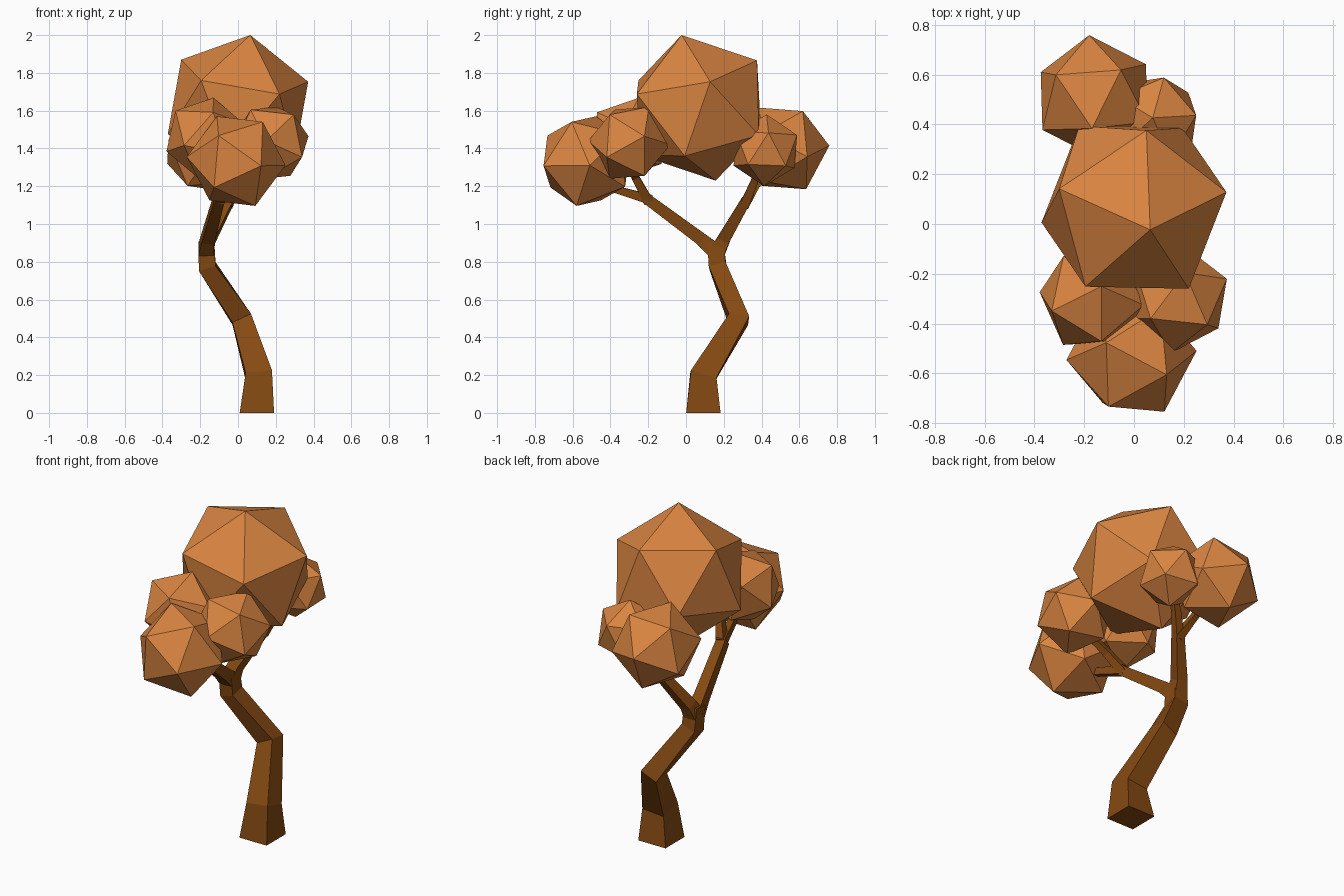
import bpy, bmesh, math
from mathutils import Vector, Matrix

if "Cube" in bpy.data.objects:
    bpy.data.objects.remove(bpy.data.objects["Cube"])


def material(name, color):
    m = bpy.data.materials.new(name)
    m.diffuse_color = (*color, 1)
    m.use_nodes = True
    m.node_tree.nodes["Principled BSDF"].inputs["Base Color"].default_value = m.diffuse_color
    return m


BARK = material("brown bark", (0.235, 0.068, 0.006))
LEAF = material("orange foliage", (0.70, 0.235, 0.053))


def finish(name, bm, mat):
    bmesh.ops.recalc_face_normals(bm, faces=bm.faces[:])
    me = bpy.data.meshes.new(name)
    bm.to_mesh(me)
    bm.free()
    me.materials.append(mat)
    ob = bpy.data.objects.new(name, me)
    bpy.context.collection.objects.link(ob)
    return ob


def limb(name, path):
    """Four-sided tapering limb; path holds (x, y, z, half width)."""
    bm = bmesh.new()
    pts = [Vector(p[:3]) for p in path]
    rings = []
    for i, p in enumerate(pts):
        a = (p - pts[i - 1]).normalized() if i else Vector()
        b = (pts[i + 1] - p).normalized() if i < len(pts) - 1 else Vector()
        t = (a + b).normalized()
        if p.z < 0.01:
            t = Vector((0, 0, 1))
        u = (Vector((1, 0, 0)) - t * t.x).normalized()
        v = t.cross(u)
        h = path[i][3]
        rings.append([bm.verts.new(p + u * h * su + v * h * sv)
                      for su, sv in ((1, 1), (-1, 1), (-1, -1), (1, -1))])
    for r, s in zip(rings, rings[1:]):
        for k in range(4):
            bm.faces.new((r[k], r[(k + 1) % 4], s[(k + 1) % 4], s[k]))
    bm.faces.new(rings[0])
    bm.faces.new(rings[-1])
    return finish(name, bm, BARK)


def clump(name, center, radius, corner_a, corner_b):
    """Icosahedron turned so two neighbouring corners point along a and b."""
    def frame(a, b):
        z = Vector(a).normalized()
        y = z.cross(Vector(b)).normalized()
        return Matrix((y.cross(z), y, z)).transposed()
    bm = bmesh.new()
    bmesh.ops.create_icosphere(bm, subdivisions=1, radius=radius)
    bm.verts.ensure_lookup_table()
    v0 = bm.verts[0]
    v1 = bm.edges and v0.link_edges[0].other_vert(v0)
    rot = frame(corner_a, corner_b) @ frame(v0.co, v1.co).transposed()
    for v in bm.verts:
        v.co = rot @ v.co + Vector(center)
    return finish(name, bm, LEAF)


# Bent trunk up to the fork
limb("trunk", [(0.10, 0.092, 0, 0.091), (0.11, 0.092, 0.20, 0.07),
               (0.02, 0.278, 0.495, 0.054), (-0.163, 0.168, 0.775, 0.046),
               (-0.168, 0.155, 0.905, 0.042)])

# Front branch and its two twigs
limb("front_branch", [(-0.168, 0.15, 0.86, 0.042), (-0.16, 0.08, 0.92, 0.034),
                      (-0.10, -0.21, 1.135, 0.028)])
limb("front_low_twig", [(-0.10, -0.19, 1.13, 0.026), (-0.05, -0.38, 1.185, 0.019),
                        (-0.02, -0.50, 1.27, 0.015)])
limb("front_high_twig", [(-0.10, -0.20, 1.12, 0.026), (-0.04, -0.27, 1.25, 0.02),
                         (0.10, -0.30, 1.36, 0.015)])

# Back branch and its two twigs
limb("back_branch", [(-0.168, 0.165, 0.85, 0.042), (-0.155, 0.20, 0.92, 0.034),
                     (-0.05, 0.315, 1.12, 0.026)])
limb("back_left_twig", [(-0.05, 0.31, 1.10, 0.025), (-0.10, 0.37, 1.20, 0.018),
                        (-0.15, 0.47, 1.32, 0.015)])
limb("back_right_twig", [(-0.055, 0.31, 1.10, 0.026), (0.0, 0.36, 1.22, 0.02),
                         (0.07, 0.41, 1.34, 0.015)])

# Faceted foliage clumps
clump("crown_foliage", (0, 0.067, 1.615), 0.401, (0.065, -0.09, 0.385), (0.37, 0.06, 0.14))
clump("front_foliage", (-0.01, -0.528, 1.333), 0.263, (0.26, 0.018, -0.022), (0.13, -0.227, -0.025))
clump("front_left_foliage", (-0.17, -0.30, 1.455), 0.222, (0.04, 0.05, 0.215), (0.208, -0.027, 0.065))
clump("front_right_foliage", (0.172, -0.30, 1.43), 0.219, (0.202, 0.08, 0.035), (0.152, -0.118, -0.075))
clump("back_left_foliage", (-0.16, 0.51, 1.40), 0.25, (-0.02, 0.25, 0.015), (-0.21, 0.11, -0.077))
clump("back_right_foliage", (0.085, 0.42, 1.39), 0.19, (0.13, 0.105, -0.08), (0.043, 0.166, 0.07))
